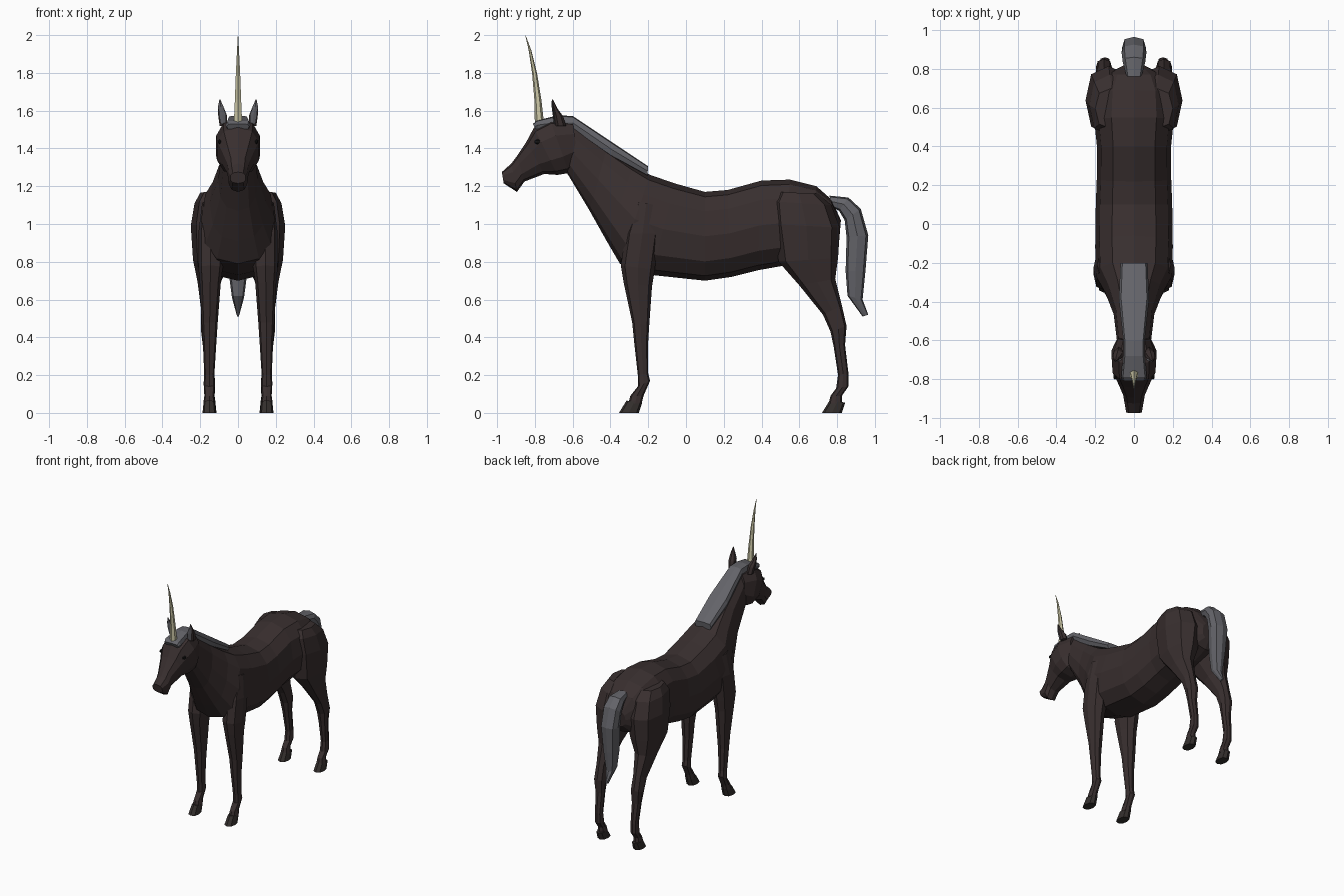
import bpy, bmesh, math
from mathutils import Vector


def material(name, colour):
    m = bpy.data.materials.new(name)
    m.diffuse_color = (*colour, 1)
    return m


COAT = material("dark_brown_coat", (0.040, 0.028, 0.028))
HOOF = material("hoof_brown", (0.034, 0.028, 0.026))
HAIR = material("grey_hair", (0.125, 0.125, 0.140))
IVORY = material("ivory_horn", (0.60, 0.57, 0.38))
BLACK = material("black_eye", (0.008, 0.008, 0.008))


def finish(bm, name, mat, mirror):
    """Turn a bmesh into a flat shaded object, optionally mirrored in x."""
    bmesh.ops.recalc_face_normals(bm, faces=bm.faces)
    me = bpy.data.meshes.new(name)
    bm.to_mesh(me)
    bm.free()
    me.materials.append(mat)
    ob = bpy.data.objects.new(name, me)
    bpy.context.collection.objects.link(ob)
    if mirror:
        mod = ob.modifiers.new("mirror", "MIRROR")
        mod.use_mirror_merge = False
    return ob


def loft(name, mat, rings, sides=8, power=0.8, mirror=False):
    """Skin rings given as (y1, z1, y2, z2, centre x, half width)."""
    bm = bmesh.new()
    loops = []
    for y1, z1, y2, z2, cx, rx in rings:
        a, b = Vector((cx, y1, z1)), Vector((cx, y2, z2))
        loop = []
        for i in range(sides):
            t = math.tau * i / sides
            c, s = [math.copysign(abs(round(v, 6)) ** power, v) for v in (math.cos(t), math.sin(t))]
            loop.append(bm.verts.new((a + b) / 2 + (a - b) / 2 * c + Vector((rx * s, 0, 0))))
        loops.append(loop)
    for p, q in zip(loops, loops[1:]):
        for i in range(sides):
            j = (i + 1) % sides
            bm.faces.new((p[i], p[j], q[j], q[i]))
    bm.faces.new(loops[0])
    bm.faces.new(loops[-1])
    return finish(bm, name, mat, mirror)


# Neck, barrel and rump: top point, bottom point, half width
loft("body", COAT, [
    (-0.62, 1.54, -0.63, 1.27, 0, 0.085),
    (-0.42, 1.40, -0.51, 1.07, 0, 0.105),
    (-0.28, 1.31, -0.42, 0.91, 0, 0.150),
    (-0.19, 1.26, -0.35, 0.79, 0, 0.195),
    (-0.06, 1.215, -0.18, 0.73, 0, 0.200),
    (0.10, 1.17, 0.10, 0.70, 0, 0.197),
    (0.22, 1.18, 0.24, 0.72, 0, 0.192),
    (0.40, 1.23, 0.38, 0.755, 0, 0.190),
    (0.55, 1.235, 0.52, 0.78, 0, 0.205),
    (0.69, 1.20, 0.66, 0.80, 0, 0.195),
    (0.77, 1.13, 0.77, 0.84, 0, 0.150),
    (0.82, 1.02, 0.81, 0.90, 0, 0.060),
], sides=12, power=0.82)

# Head from muzzle to poll
loft("head", COAT, [
    (-0.975, 1.275, -0.965, 1.215, 0, 0.042),
    (-0.925, 1.32, -0.895, 1.17, 0, 0.052),
    (-0.895, 1.36, -0.855, 1.225, 0, 0.058),
    (-0.845, 1.435, -0.75, 1.265, 0, 0.088),
    (-0.805, 1.51, -0.68, 1.26, 0, 0.115),
    (-0.72, 1.555, -0.62, 1.27, 0, 0.120),
    (-0.60, 1.545, -0.57, 1.32, 0, 0.085),
], sides=10, power=0.8)

# Front leg with shoulder: front point, rear point
loft("front_leg", COAT, [
    (-0.26, 1.12, -0.16, 1.10, 0.15, 0.040),
    (-0.32, 0.95, -0.14, 0.95, 0.145, 0.065),
    (-0.345, 0.78, -0.165, 0.76, 0.145, 0.065),
    (-0.33, 0.69, -0.18, 0.67, 0.147, 0.055),
    (-0.285, 0.48, -0.195, 0.46, 0.150, 0.042),
    (-0.275, 0.38, -0.20, 0.38, 0.150, 0.036),
    (-0.255, 0.20, -0.20, 0.21, 0.152, 0.027),
    (-0.255, 0.14, -0.19, 0.17, 0.152, 0.030),
    (-0.295, 0.09, -0.225, 0.09, 0.152, 0.026),
    (-0.305, 0.05, -0.235, 0.05, 0.152, 0.032),
], mirror=True)

# Hind leg with thigh
loft("hind_leg", COAT, [
    (0.49, 1.17, 0.70, 1.16, 0.115, 0.085),
    (0.455, 1.12, 0.77, 1.10, 0.125, 0.105),
    (0.46, 1.00, 0.815, 0.98, 0.130, 0.120),
    (0.49, 0.80, 0.805, 0.82, 0.140, 0.098),
    (0.60, 0.675, 0.79, 0.71, 0.152, 0.062),
    (0.725, 0.52, 0.825, 0.57, 0.155, 0.040),
    (0.765, 0.43, 0.85, 0.46, 0.155, 0.042),
    (0.782, 0.35, 0.842, 0.36, 0.153, 0.033),
    (0.805, 0.20, 0.86, 0.21, 0.150, 0.026),
    (0.795, 0.13, 0.86, 0.14, 0.150, 0.029),
    (0.765, 0.09, 0.825, 0.09, 0.150, 0.026),
    (0.755, 0.05, 0.825, 0.05, 0.150, 0.032),
], mirror=True)

# Hooves
for name, y, x in (("front_hoof", -0.30, 0.152), ("hind_hoof", 0.775, 0.150)):
    loft(name, HOOF, [
        (y - 0.015, 0.065, y + 0.068, 0.055, x, 0.030),
        (y - 0.055, 0.0, y + 0.050, 0.0, x, 0.036),
    ], mirror=True)

# Mane running over the poll into the forelock
loft("mane", HAIR, [
    (-0.20, 1.305, -0.205, 1.255, 0, 0.070),
    (-0.38, 1.425, -0.40, 1.36, 0, 0.078),
    (-0.60, 1.572, -0.60, 1.50, 0, 0.055),
    (-0.68, 1.575, -0.68, 1.50, 0, 0.055),
    (-0.79, 1.548, -0.78, 1.50, 0, 0.066),
    (-0.81, 1.53, -0.795, 1.50, 0, 0.060),
], power=0.45)

# Tail
loft("tail", HAIR, [
    (0.76, 1.15, 0.77, 1.09, 0, 0.040),
    (0.86, 1.14, 0.81, 1.07, 0, 0.058),
    (0.925, 1.08, 0.84, 1.02, 0, 0.064),
    (0.965, 0.94, 0.85, 0.93, 0, 0.062),
    (0.95, 0.75, 0.845, 0.75, 0, 0.050),
    (0.935, 0.60, 0.855, 0.62, 0, 0.032),
    (0.965, 0.52, 0.935, 0.51, 0, 0.006),
], power=0.7)

# Curved horn
loft("horn", IVORY, [
    (-0.80, 1.52, -0.75, 1.52, 0, 0.026),
    (-0.803, 1.66, -0.766, 1.66, 0, 0.019),
    (-0.815, 1.80, -0.789, 1.80, 0, 0.013),
    (-0.833, 1.92, -0.819, 1.92, 0, 0.006),
    (-0.851, 2.00, -0.849, 2.00, 0, 0.001),
], sides=6, power=1)

# Ears, with grey inner plates on the front
loft("ear", COAT, [
    (-0.69, 1.52, -0.635, 1.52, 0.078, 0.022),
    (-0.70, 1.58, -0.650, 1.57, 0.082, 0.026),
    (-0.705, 1.62, -0.680, 1.61, 0.091, 0.018),
    (-0.710, 1.66, -0.705, 1.66, 0.096, 0.002),
], sides=6, power=1, mirror=True)
loft("ear_inside", HAIR, [
    (-0.699, 1.53, -0.691, 1.53, 0.078, 0.014),
    (-0.706, 1.58, -0.698, 1.58, 0.082, 0.019),
    (-0.711, 1.62, -0.703, 1.62, 0.091, 0.012),
    (-0.713, 1.65, -0.709, 1.65, 0.095, 0.002),
], sides=4, power=1, mirror=True)

# Eyes
bm = bmesh.new()
bmesh.ops.create_icosphere(bm, subdivisions=1, radius=1)
for v in bm.verts:
    v.co = Vector((0.098 + 0.010 * v.co.x, -0.785 + 0.020 * v.co.y, 1.435 + 0.014 * v.co.z))
finish(bm, "eye", BLACK, True)
